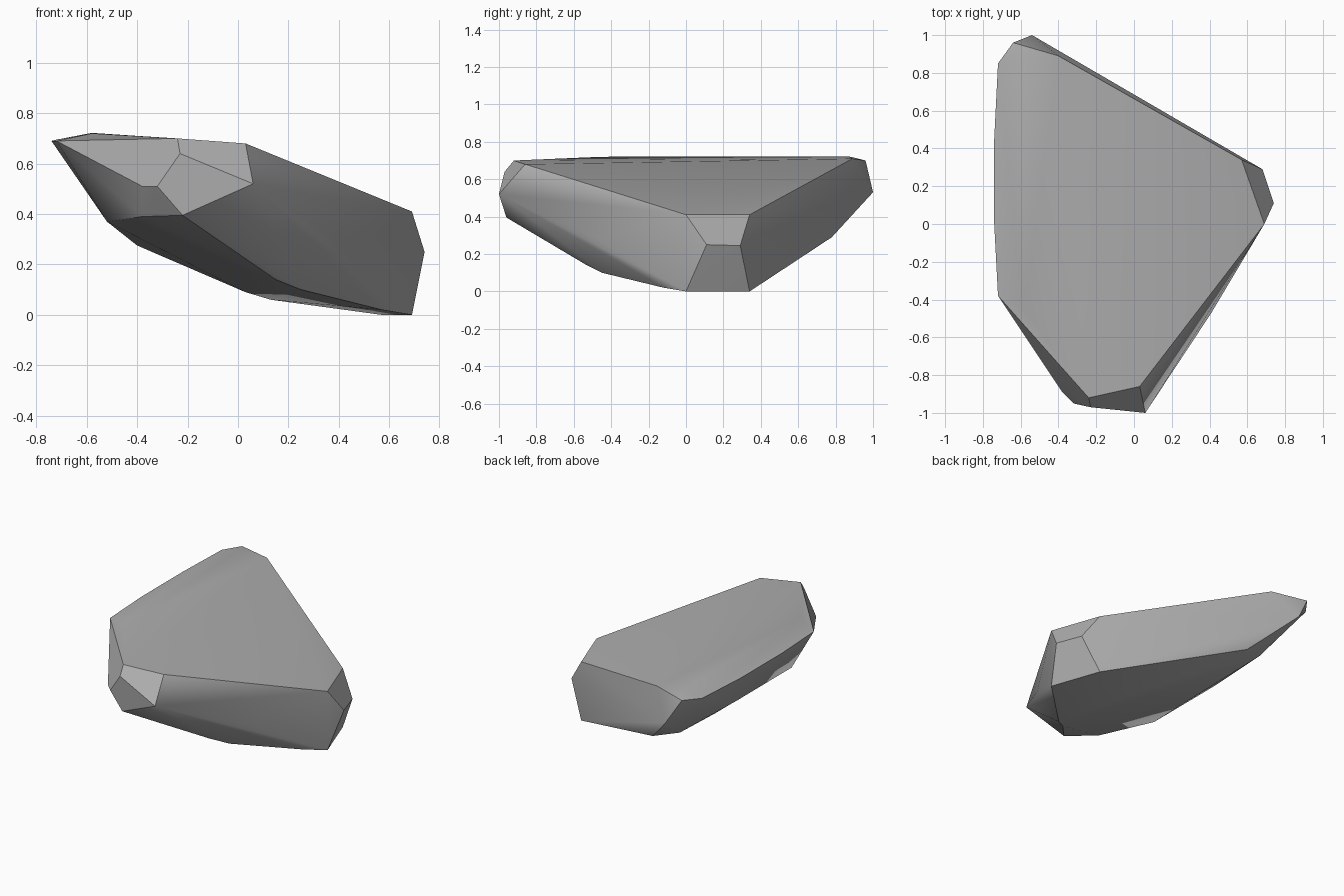
import bpy, bmesh
from math import radians

cube = bpy.data.objects.get("Cube")
if cube:
    bpy.data.objects.remove(cube, do_unlink=True)

# Stone colour
stone = bpy.data.materials.new("grey stone")
stone.use_nodes = True
colour = (0.42, 0.42, 0.42, 1)
stone.diffuse_color = colour
stone.node_tree.nodes["Principled BSDF"].inputs["Base Color"].default_value = colour

# Corner points of the chipped slab, grouped by region
top_rim = [(-.24, -.92, .7), (.03, -.86, .68), (.69, 0, .41), (.57, .34, .41),
           (-.4, .89, .71), (-.58, .87, .722), (-.64, .96, .7), (-.72, .85, .695),
           (-.74, .45, .69), (-.74, 0, .69), (-.72, -.38, .69), (-.58, -.45, .72)]
front_chips = [(-.23, -.97, .64), (.06, -1, .52), (-.22, -.96, .395),
               (-.32, -.95, .51), (-.38, -.89, .51), (-.38, -.81, .39)]
side_chips = [(.74, .11, .25), (.68, .29, .245), (.41, -.47, .28), (-.54, 1, .53)]
underside = [(.69, 0, 0), (.57, .34, 0), (.57, -.12, .02), (.25, -.45, .1),
             (.15, -.53, .14), (.13, .3, .06), (.03, .2, .09), (-.29, .78, .29),
             (-.45, .71, .33), (-.4, .25, .275), (-.52, .18, .37), (-.52, -.42, .37)]

# Wrap the corners in a convex skin
bm = bmesh.new()
for p in top_rim + front_chips + side_chips + underside:
    bm.verts.new(p)
hull = bmesh.ops.convex_hull(bm, input=bm.verts[:])
loose = [v for v in bm.verts if not v.link_faces]
bmesh.ops.delete(bm, geom=loose, context='VERTS')
bmesh.ops.dissolve_limit(bm, angle_limit=radians(2), verts=bm.verts[:], edges=bm.edges[:])
bmesh.ops.recalc_face_normals(bm, faces=bm.faces[:])
mesh = bpy.data.meshes.new("rock")
bm.to_mesh(mesh)
bm.free()
mesh.materials.append(stone)

# Soft shading between shallow facets, crisp chipped edges
rock = bpy.data.objects.new("rock", mesh)
bpy.context.collection.objects.link(rock)
bpy.context.view_layer.objects.active = rock
rock.select_set(True)
bpy.ops.object.shade_smooth_by_angle(angle=radians(30))
